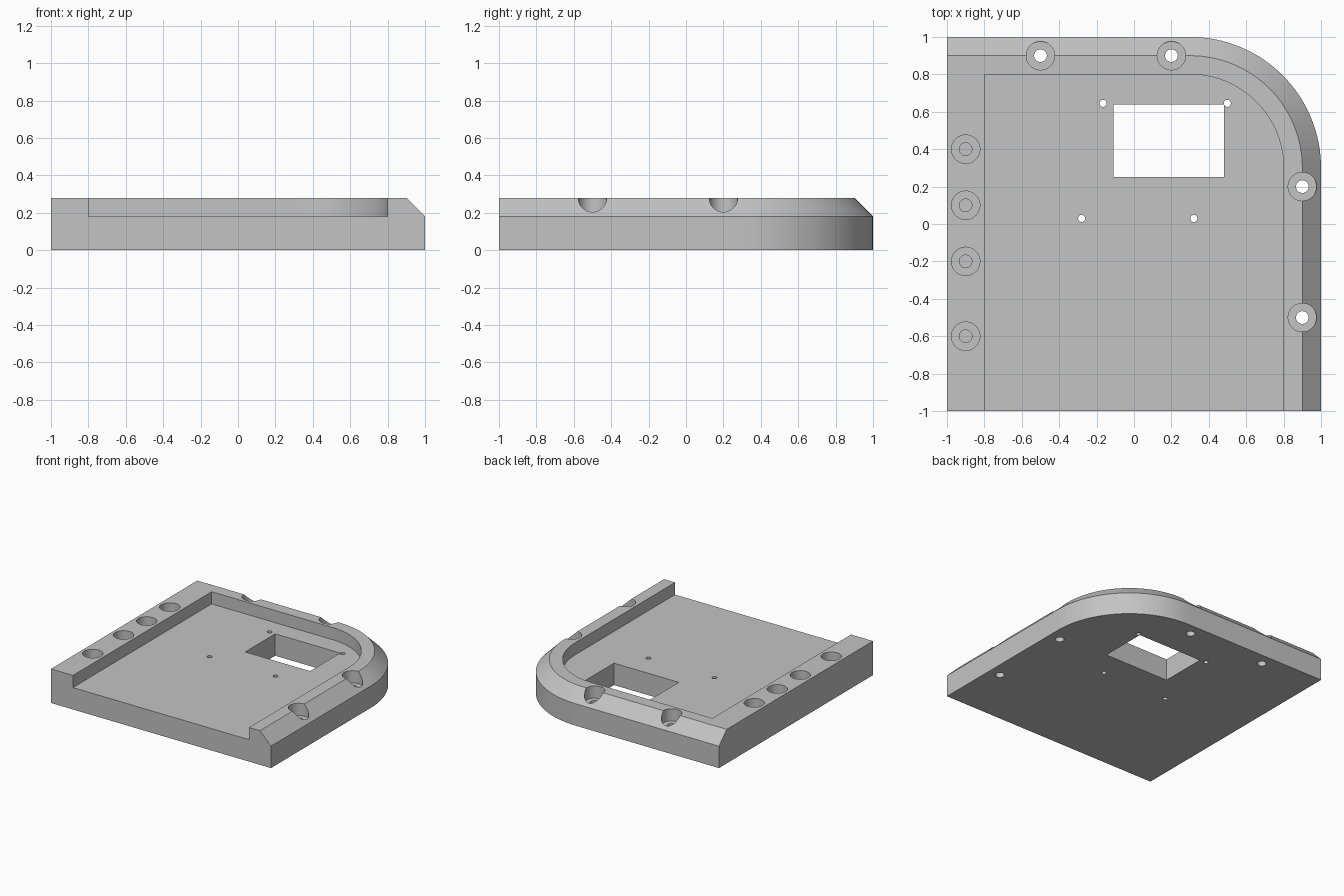
import bpy, bmesh, math

if "Cube" in bpy.data.objects:
    bpy.data.objects.remove(bpy.data.objects["Cube"])

grey = bpy.data.materials.new("plain grey")
grey.diffuse_color = (0.55, 0.55, 0.55, 1)
grey.use_nodes = True
grey.node_tree.nodes["Principled BSDF"].inputs["Base Color"].default_value = grey.diffuse_color


def outline(left, front, edge, steps=32):
    """Square outline whose back right corner is an arc about (0.3, 0.3)."""
    r = edge - 0.3
    arc = [(0.3 + r * math.cos(a), 0.3 + r * math.sin(a))
           for a in (math.pi / 2 * i / steps for i in range(steps + 1))]
    return [(left, front), (edge, front)] + arc + [(left, edge)]


def loft(name, layers):
    """Closed solid through matching outlines, each given as (points, z)."""
    bm = bmesh.new()
    rings = [[bm.verts.new((x, y, z)) for x, y in pts] for pts, z in layers]
    n = len(rings[0])
    for lo, hi in zip(rings, rings[1:]):
        for i in range(n):
            j = (i + 1) % n
            bm.faces.new((lo[i], lo[j], hi[j], hi[i]))
    bm.faces.new(rings[0][::-1])
    bm.faces.new(rings[-1])
    bmesh.ops.recalc_face_normals(bm, faces=bm.faces)
    mesh = bpy.data.meshes.new(name)
    bm.to_mesh(mesh)
    bm.free()
    mesh.materials.append(grey)
    obj = bpy.data.objects.new(name, mesh)
    bpy.context.collection.objects.link(obj)
    return obj


def circle(x, y, r, n):
    return [(x + r * math.cos(2 * math.pi * i / n),
             y + r * math.sin(2 * math.pi * i / n)) for i in range(n)]


# Base plate with chamfered back and right edges
plate = loft("base_plate", [(outline(-1, -1, 1), 0),
                            (outline(-1, -1, 1), 0.18),
                            (outline(-1, -1, 0.9), 0.28)])
bpy.context.view_layer.objects.active = plate
plate.select_set(True)


def cut(pts, z0, z1):
    cutter = loft("cutter", [(pts, z0), (pts, z1)])
    cutter.hide_render = True
    mod = plate.modifiers.new("cut", 'BOOLEAN')
    mod.operation = 'DIFFERENCE'
    mod.solver = 'EXACT'
    mod.object = cutter
    bpy.ops.object.modifier_apply(modifier=mod.name)
    bpy.data.objects.remove(cutter)


# Shallow pocket, open at the front
cut(outline(-0.8, -1.2, 0.8), 0.18, 0.5)

# Rectangular window
cut([(-0.11, 0.25), (0.48, 0.25), (0.48, 0.64), (-0.11, 0.64)], -0.1, 0.4)

# Small pin holes
for x, y in [(-0.165, 0.645), (0.499, 0.645), (-0.28, 0.03), (0.32, 0.03)]:
    cut(circle(x, y, 0.019, 20), -0.1, 0.4)

# Counterbored through holes on the chamfered edges
for x, y in [(-0.5, 0.9), (0.2, 0.9), (0.9, 0.2), (0.9, -0.5)]:
    cut(circle(x, y, 0.076, 40), 0.18, 0.5)
    cut(circle(x, y, 0.034, 28), -0.1, 0.4)

# Counterbored blind holes along the left rim
for y in (0.4, 0.1, -0.2, -0.6):
    cut(circle(-0.9, y, 0.076, 40), 0.18, 0.5)
    cut(circle(-0.9, y, 0.034, 28), 0.08, 0.4)

bpy.ops.object.shade_smooth_by_angle(angle=math.radians(25))
